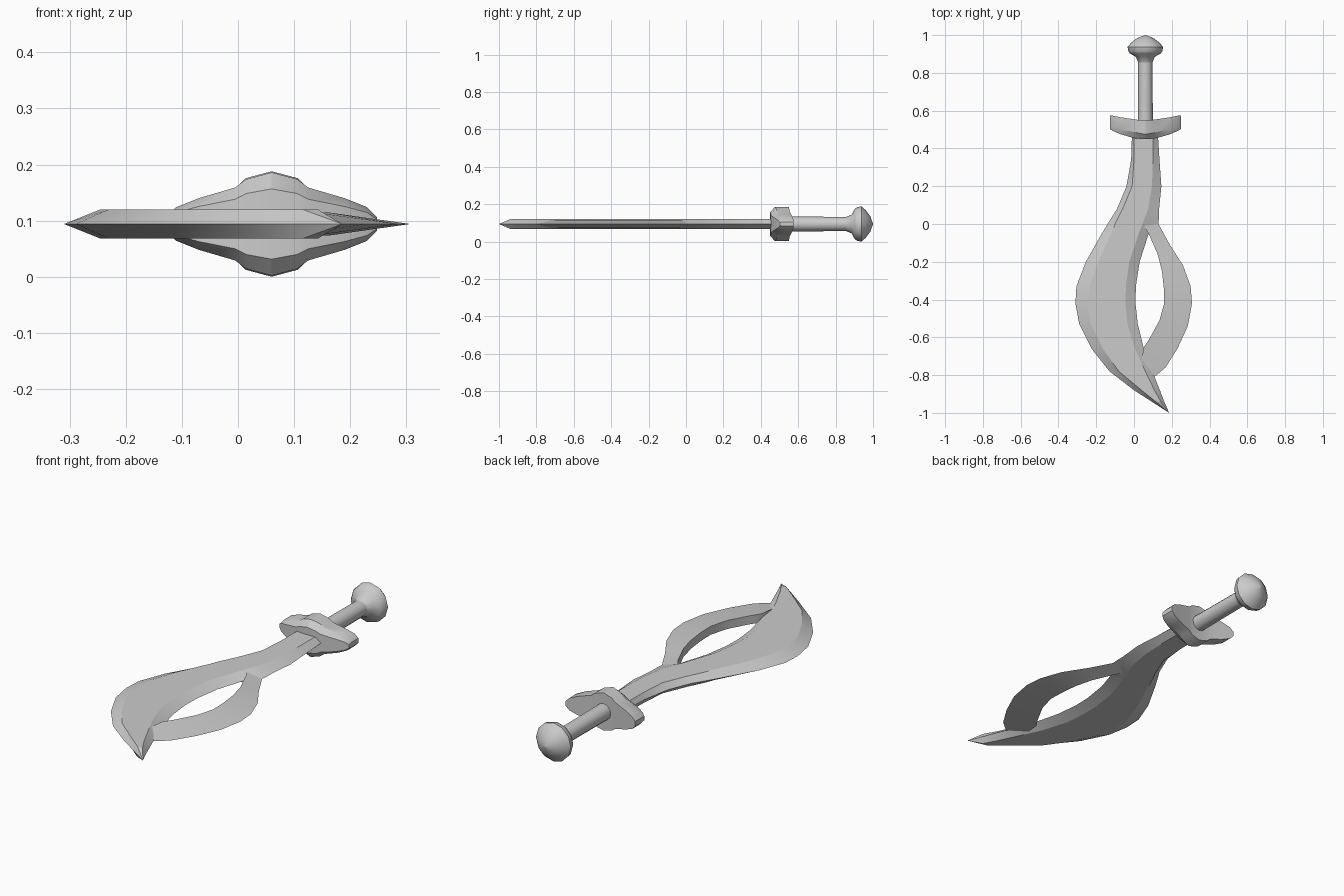
import bpy
import bmesh
import math

if "Cube" in bpy.data.objects:
    bpy.data.objects.remove(bpy.data.objects["Cube"], do_unlink=True)

MID_Z = 0.094      # height of the flat centre plane
GRIP_X = 0.06      # the handle axis sits right of centre
HALF = 0.026       # half thickness of the blade

steel = bpy.data.materials.new("plain grey steel")
steel.use_nodes = True
steel.diffuse_color = (0.6, 0.6, 0.6, 1)
steel.node_tree.nodes["Principled BSDF"].inputs["Base Color"].default_value = (0.6, 0.6, 0.6, 1)


def finish(name, bm, angle):
    """Turn a bmesh into a named, shaded object."""
    bmesh.ops.remove_doubles(bm, verts=bm.verts, dist=0.0002)
    bmesh.ops.recalc_face_normals(bm, faces=bm.faces)
    mesh = bpy.data.meshes.new(name)
    bm.to_mesh(mesh)
    bm.free()
    mesh.materials.append(steel)
    obj = bpy.data.objects.new(name, mesh)
    bpy.context.collection.objects.link(obj)
    bpy.ops.object.select_all(action="DESELECT")
    obj.select_set(True)
    bpy.context.view_layer.objects.active = obj
    bpy.ops.object.shade_smooth_by_angle(angle=math.radians(angle))
    return obj


def loft(name, sections, angle):
    """Skin a row of closed sections that share one point count."""
    bm = bmesh.new()
    rings = [[bm.verts.new(p) for p in section] for section in sections]
    count = len(rings[0])
    for a, b in zip(rings, rings[1:]):
        for i in range(count):
            j = (i + 1) % count
            bm.faces.new((a[i], a[j], b[j], b[i]))
    bm.faces.new(rings[0])
    bm.faces.new(rings[-1])
    return finish(name, bm, angle)


def lathe(name, profile, sides):
    """Spin (y, radius) points around the handle axis."""
    sections = []
    for y, radius in profile:
        ring = []
        for i in range(sides):
            turn = math.tau * i / sides
            ring.append((GRIP_X + radius * math.sin(turn), y,
                         MID_Z + radius * math.cos(turn)))
        sections.append(ring)
    return loft(name, sections, 40)


# Main blade: y, left edge, left ridge, right ridge, right edge
blade_rows = [
    (0.50, -0.01, 0.0, 0.1, 0.125),
    (0.34, -0.015, 0.0, 0.1, 0.135),
    (0.2, -0.04, -0.01, 0.095, 0.145),
    (0.08, -0.09, -0.06, 0.075, 0.133),
    (0.0, -0.14, -0.1, 0.045, 0.13),
    (-0.05, -0.17, -0.12, 0.025, 0.078),
    (-0.2, -0.255, -0.19, -0.025, 0.03),
    (-0.33, -0.305, -0.235, -0.043, 0.01),
    (-0.42, -0.31, -0.245, -0.045, 0.008),
    (-0.53, -0.29, -0.23, -0.035, 0.02),
    (-0.66, -0.225, -0.165, 0.005, 0.052),
    (-0.78, -0.13, -0.08, 0.06, 0.097),
    (-0.88, 0.0, 0.04, 0.108, 0.137),
    (-0.94, 0.093, 0.115, 0.142, 0.16),
    (-1.0, 0.186, 0.186, 0.186, 0.186),
]
sections = []
for y, left, left_ridge, right_ridge, right in blade_rows:
    h = HALF if y > -1 else 0
    sections.append([
        (left, y, MID_Z),
        (left_ridge, y, MID_Z + h), (right_ridge, y, MID_Z + h),
        (right, y, MID_Z),
        (right_ridge, y, MID_Z - h), (left_ridge, y, MID_Z - h),
    ])
loft("main_blade", sections, 20)

# Side blade: inner x, inner y, outer x, outer y; wedge with a sharp outer edge
side_rows = [
    (0.045, 0.0, 0.133, 0.06),
    (0.077, -0.05, 0.13, 0.0),
    (0.125, -0.16, 0.19, -0.11),
    (0.148, -0.25, 0.26, -0.22),
    (0.158, -0.34, 0.3, -0.33),
    (0.16, -0.42, 0.307, -0.42),
    (0.135, -0.51, 0.285, -0.54),
    (0.08, -0.61, 0.23, -0.66),
    (0.05, -0.655, 0.167, -0.76),
    (0.04, -0.73, 0.095, -0.82),
]
sections = []
for inner_x, inner_y, outer_x, outer_y in side_rows:
    h = HALF * 0.8
    sections.append([
        (inner_x, inner_y, MID_Z + h),
        (outer_x, outer_y, MID_Z),
        (inner_x, inner_y, MID_Z - h),
    ])
loft("side_blade", sections, 30)

# Guard: distance from centre, half height, front y, shoulder y, back y
guard_rows = [
    (0.0, 0.092, 0.45, 0.475, 0.55),
    (0.045, 0.08, 0.452, 0.483, 0.552),
    (0.065, 0.065, 0.456, 0.488, 0.555),
    (0.13, 0.046, 0.475, 0.5, 0.565),
    (0.17, 0.03, 0.492, 0.515, 0.573),
    (0.188, 0.012, 0.503, 0.52, 0.575),
]
mirrored = [(-row[0], *row[1:]) for row in reversed(guard_rows[1:])]
sections = []
for offset, h, front, shoulder, back in mirrored + guard_rows:
    x = GRIP_X + offset
    sections.append([
        (x, front, MID_Z + h * 0.68), (x, shoulder, MID_Z + h),
        (x, back, MID_Z + h), (x, back, MID_Z - h),
        (x, shoulder, MID_Z - h), (x, front, MID_Z - h * 0.68),
    ])
loft("guard", sections, 25)

# Handle
lathe("grip", [(0.5, 0.04), (0.88, 0.038)], 12)
lathe("pommel", [
    (0.855, 0.038), (0.885, 0.05), (0.903, 0.082), (0.915, 0.09),
    (0.938, 0.094), (0.96, 0.075), (0.985, 0.042), (1.0, 0.001),
], 12)
